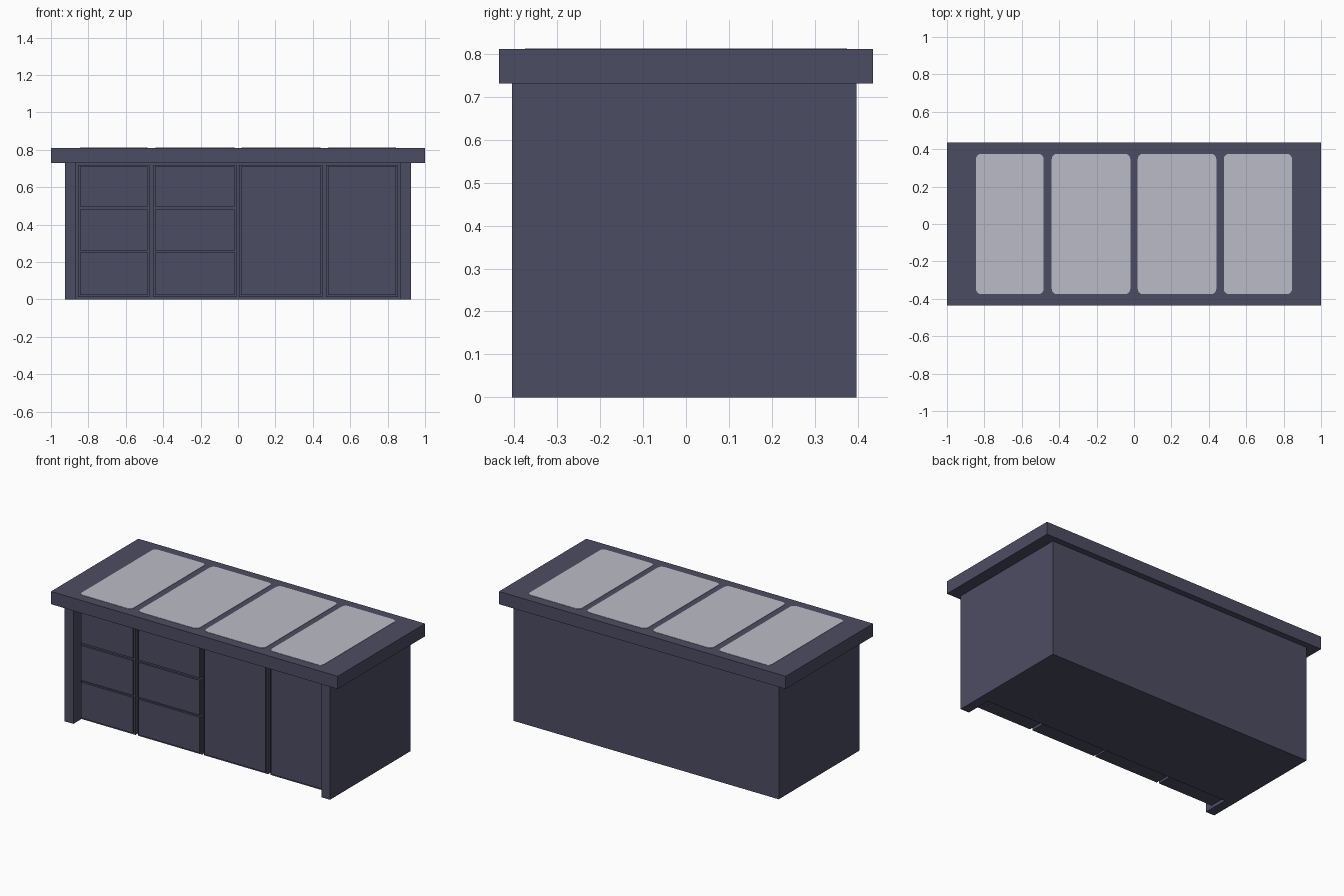
import bpy
import bmesh

cube = bpy.data.objects.get("Cube")
if cube:
    bpy.data.objects.remove(cube, do_unlink=True)


def material(name, rgb):
    mat = bpy.data.materials.new(name)
    mat.use_nodes = True
    mat.diffuse_color = (*rgb, 1)
    mat.node_tree.nodes["Principled BSDF"].inputs["Base Color"].default_value = (*rgb, 1)
    return mat


slate = material("slate_purple", (0.073, 0.073, 0.125))
pale = material("pale_lilac", (0.50, 0.50, 0.58))


def box(name, x, y, z, mat=slate, corner=0):
    """Box from (min, max) ranges; corner rounds its vertical edges."""
    bm = bmesh.new()
    bmesh.ops.create_cube(bm, size=1)
    for v in bm.verts:
        v.co = [lo + (c + 0.5) * (hi - lo) for c, (lo, hi) in zip(v.co, (x, y, z))]
    if corner:
        upright = [e for e in bm.edges
                   if abs(e.verts[0].co.z - e.verts[1].co.z) > 1e-4]
        bmesh.ops.bevel(bm, geom=upright, offset=corner, segments=4,
                        profile=0.5, affect='EDGES')
    mesh = bpy.data.meshes.new(name)
    bm.to_mesh(mesh)
    bm.free()
    mesh.materials.append(mat)
    obj = bpy.data.objects.new(name, mesh)
    bpy.context.collection.objects.link(obj)
    return obj


FRONT, RECESS, BACK = -0.405, -0.24, 0.397
TOP = 0.73

# Carcass, front posts and overhanging worktop
box("carcass", (-0.925, 0.925), (RECESS, BACK), (0, TOP))
for side, x in (("right", (-0.925, -0.865)), ("left", (0.865, 0.925))):
    box(side + "_front_post", x, (FRONT, RECESS), (0, TOP))
box("worktop", (-1, 1), (-0.435, 0.435), (TOP, 0.81))

# Cabinet columns: a block behind slightly smaller drawer or door fronts
columns = [(-0.855, -0.473), (-0.455, -0.008), (0.005, 0.452), (0.47, 0.855)]
drawer_rows = [(0.025, 0.25), (0.262, 0.482), (0.497, 0.71)]
door_rows = [(0.025, 0.71)]
for i, (x0, x1) in enumerate(columns):
    box(f"cabinet_block_{i + 1}", (x0, x1), (-0.345, RECESS), (0.012, 0.72))
    kind, rows = ("drawer", drawer_rows) if i < 2 else ("door", door_rows)
    for j, z in enumerate(rows):
        box(f"{kind}_front_{i + 1}_{j + 1}", (x0 + 0.01, x1 - 0.01),
            (-0.357, -0.345), z)

# Pale rounded inlays on the worktop
inlays = [(-0.845, -0.483), (-0.44, -0.02), (0.02, 0.44), (0.48, 0.845)]
for i, x in enumerate(inlays):
    box(f"worktop_inlay_{i + 1}", x, (-0.375, 0.375), (0.808, 0.812), pale, 0.028)
